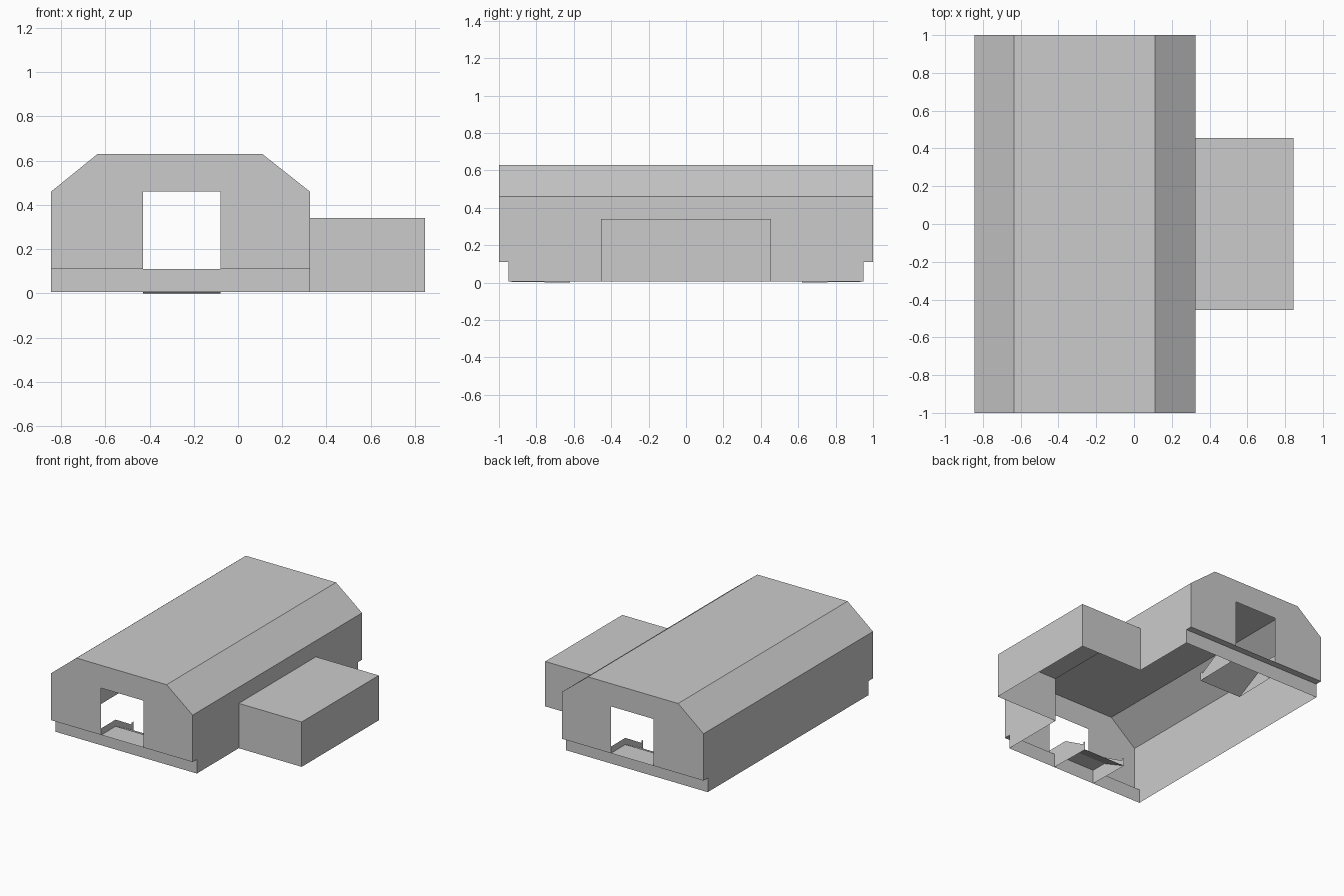
import bpy

cube = bpy.data.objects.get("Cube")
if cube:
    bpy.data.objects.remove(cube, do_unlink=True)

grey = bpy.data.materials.new("light_grey")
grey.use_nodes = True
colour = (0.6, 0.6, 0.6, 1)
grey.diffuse_color = colour
grey.node_tree.nodes["Principled BSDF"].inputs["Base Color"].default_value = colour

# Main dimensions
LEFT, RIGHT = -0.845, 0.325
ROOF_L, ROOF_R = -0.635, 0.11
EAVE, RIDGE = 0.46, 0.63
STEP, FLOOR = 0.11, 0.005
END, BASE_END = 1.0, 0.95
DOOR_L, DOOR_R = -0.43, -0.08
ANNEX_X, ANNEX_Y, ANNEX_Z = 0.845, 0.455, 0.34


def sheet(name, polygons):
    """Make one object from flat polygons given as lists of points."""
    verts, faces = [], []
    for poly in polygons:
        faces.append(range(len(verts), len(verts) + len(poly)))
        verts += poly
    mesh = bpy.data.meshes.new(name)
    mesh.from_pydata(verts, [], [list(f) for f in faces])
    mesh.materials.append(grey)
    obj = bpy.data.objects.new(name, mesh)
    bpy.context.collection.objects.link(obj)
    return obj


def sweep_x(profile, x0, x1):
    """Strips between x0 and x1 following a (y, z) profile."""
    return [[(x0, *a), (x1, *a), (x1, *b), (x0, *b)]
            for a, b in zip(profile, profile[1:])]


# Roof: flat top with a slope on each side
roof = [(LEFT, EAVE), (ROOF_L, RIDGE), (ROOF_R, RIDGE), (RIGHT, EAVE)]
sheet("roof", [[(a[0], -END, a[1]), (a[0], END, a[1]),
                (b[0], END, b[1]), (b[0], -END, b[1])]
               for a, b in zip(roof, roof[1:])][::1])

# Long side walls, stepped in at the ends below the ledge
wall = [(BASE_END, FLOOR), (BASE_END, STEP), (END, STEP), (END, EAVE)]
outline = wall + [(-y, z) for y, z in reversed(wall)]
sheet("right_side_wall", [[(LEFT, y, z) for y, z in outline]])

# The other side wall opens into the annex
opening = [(-ANNEX_Y, FLOOR), (-ANNEX_Y, ANNEX_Z),
           (ANNEX_Y, ANNEX_Z), (ANNEX_Y, FLOOR)]
sheet("left_side_wall", [[(RIGHT, y, z) for y, z in reversed(outline + opening)]])

# Annex: box without a floor and open towards the hall
lo, hi = -ANNEX_Y, ANNEX_Y
sheet("annex", [
    [(RIGHT, lo, ANNEX_Z), (ANNEX_X, lo, ANNEX_Z), (ANNEX_X, hi, ANNEX_Z), (RIGHT, hi, ANNEX_Z)],
    [(ANNEX_X, lo, FLOOR), (ANNEX_X, hi, FLOOR), (ANNEX_X, hi, ANNEX_Z), (ANNEX_X, lo, ANNEX_Z)],
    [(RIGHT, lo, FLOOR), (ANNEX_X, lo, FLOOR), (ANNEX_X, lo, ANNEX_Z), (RIGHT, lo, ANNEX_Z)],
    [(ANNEX_X, hi, FLOOR), (RIGHT, hi, FLOOR), (RIGHT, hi, ANNEX_Z), (ANNEX_X, hi, ANNEX_Z)],
])

# Both ends: gable with doorway, ledge and base, inner ramp with side rails
for side, s in (("front", -1), ("back", 1)):
    gable = [(LEFT, STEP), (DOOR_L, STEP), (DOOR_L, EAVE), (DOOR_R, EAVE),
             (DOOR_R, STEP), (RIGHT, STEP)] + roof[::-1]
    gable = gable[::-s]
    sheet(side + "_gable", [[(x, s * END, z) for x, z in gable]])

    base = [(s * BASE_END, FLOOR), (s * BASE_END, STEP), (s * END, STEP)]
    sheet(side + "_base", sweep_x(base, LEFT, RIGHT))

    ramp = [(s * BASE_END, STEP), (s * 0.83, STEP), (s * 0.62, 0)]
    sheet(side + "_ramp", sweep_x(ramp, DOOR_L, DOOR_R))

    rail = [(END, STEP), (END, 0.16), (0.83, 0.16), (0.64, 0.05),
            (0.64, 0.065), (0.62, 0.065), (0.62, 0), (BASE_END, 0.005),
            (BASE_END, STEP)]
    sheet(side + "_ramp_rails", [[(x, s * y, z) for y, z in rail]
                                 for x in (DOOR_L, DOOR_R)])
